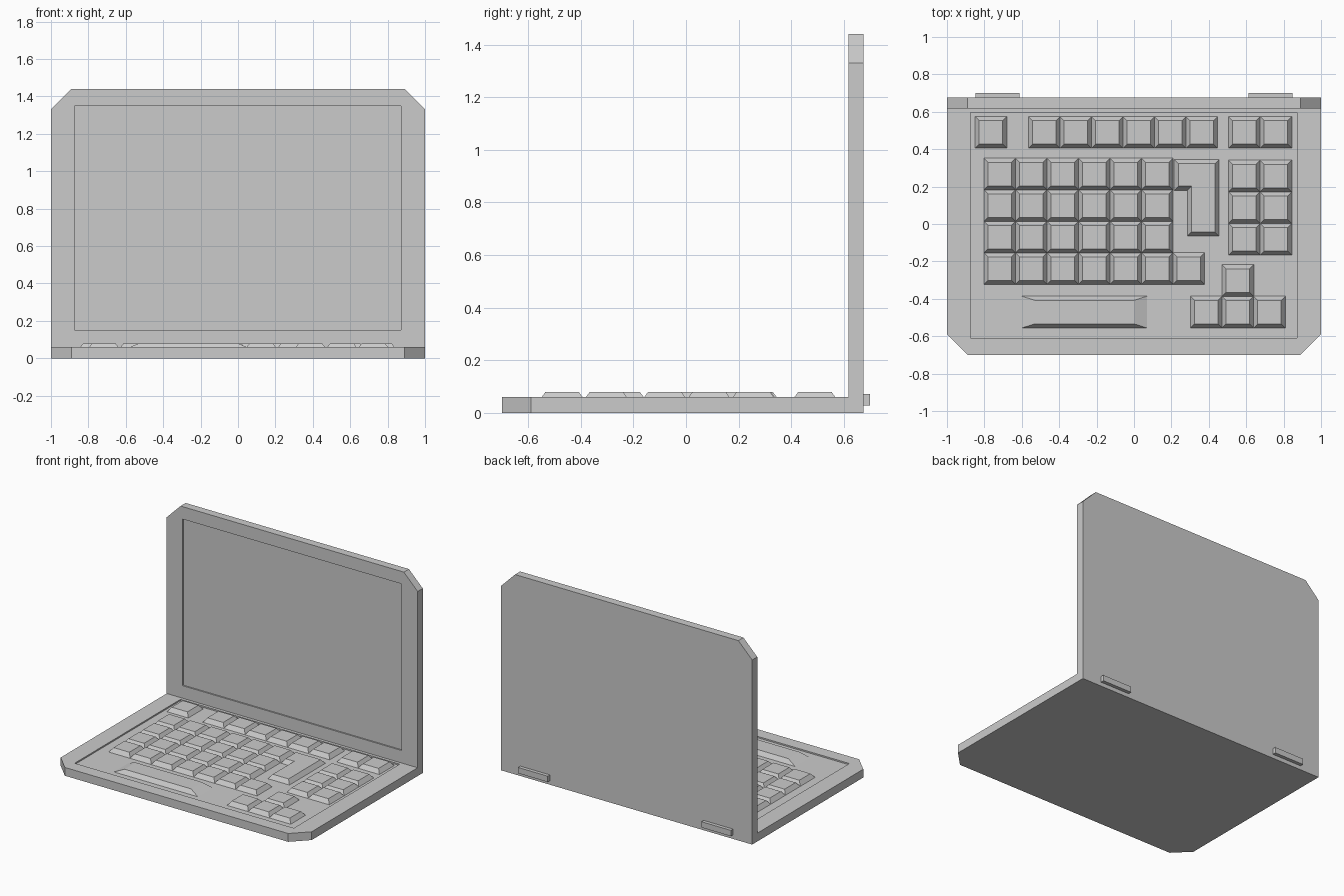
import bpy, bmesh

if "Cube" in bpy.data.objects:
    bpy.data.objects.remove(bpy.data.objects["Cube"])

THICK, REAR, PITCH, KEY = 0.06, 0.675, 0.1685, 0.17
FLOOR, KEY_TOP, SLOPE = 0.05, 0.08, 0.022


def finish(bm, name):
    bmesh.ops.recalc_face_normals(bm, faces=bm.faces)
    me = bpy.data.meshes.new(name)
    bm.to_mesh(me)
    bm.free()
    ob = bpy.data.objects.new(name, me)
    bpy.context.collection.objects.link(ob)
    return ob


def panel(name, length, thick, rect, place, cut=0.11, depth=0.01):
    """Slab with two clipped far corners and a shallow rectangular recess."""
    bm = bmesh.new()
    u0, u1, v0, v1 = rect
    outline = [(-1, 0), (-1, length - cut), (-1 + cut, length),
               (1 - cut, length), (1, length - cut), (1, 0)]
    inner = [(u0, v0), (u0, v1), (u1, v1), (u1, v0)]

    def ring(pts, w):
        return [bm.verts.new(place(u, v, w)) for u, v in pts]

    low, top = ring(outline, 0), ring(outline, thick)
    rim, pit = ring(inner, thick), ring(inner, thick - depth)
    bm.faces.new(low)
    bm.faces.new(pit)
    for a, b in ((low, top), (rim, pit)):
        n = len(a)
        for i in range(n):
            j = (i + 1) % n
            bm.faces.new((a[i], a[j], b[j], b[i]))
    # flat border around the recess
    t, r = top, rim
    for f in ((t[0], t[1], r[1], r[0]), (t[1], t[2], r[1]),
              (t[2], t[3], r[2], r[1]), (t[3], t[4], r[2]),
              (t[4], t[5], r[3], r[2]), (t[5], t[0], r[0], r[3])):
        bm.faces.new(f)
    return finish(bm, name)


def frustum(bm, outline, top):
    a = [bm.verts.new((x, y, FLOOR)) for x, y in outline]
    b = [bm.verts.new((x, y, KEY_TOP)) for x, y in top]
    bm.faces.new(a)
    bm.faces.new(b)
    for i in range(len(a)):
        j = (i + 1) % len(a)
        bm.faces.new((a[i], a[j], b[j], b[i]))


def key(bm, x, y, w=KEY, h=KEY, sx=SLOPE, sy=SLOPE):
    """Tapered key from its lower left corner."""
    def rect(dx, dy):
        return [(x + dx, y + dy), (x + w - dx, y + dy),
                (x + w - dx, y + h - dy), (x + dx, y + h - dy)]
    frustum(bm, rect(0, 0), rect(sx, sy))


def key_group(name, spots):
    bm = bmesh.new()
    for x, y in spots:
        key(bm, x, y)
    return finish(bm, name)


# base and screen
panel("base", 1.375, THICK, (-0.875, 0.872, 0.08, 1.285),
      lambda u, v, w: (u, REAR - v, w))
panel("screen", 1.44 - THICK, 0.058, (-0.875, 0.872, 0.09, 1.29),
      lambda u, v, w: (u, REAR - w, THICK + v))

# key blocks
key_group("function_keys", [(-0.85, 0.405)]
          + [(-0.565 + PITCH * i, 0.405) for i in range(6)]
          + [(0.505 + PITCH * i, 0.405) for i in range(2)])
key_group("letter_keys",
          [(-0.803 + PITCH * c, 0.182 - PITCH * r)
           for r in range(4) for c in range(7 if r == 3 else 6)])
key_group("number_keys", [(0.505 + PITCH * c, 0.171 - PITCH * r)
                          for r in range(3) for c in range(2)])
key_group("arrow_keys", [(0.302 + PITCH * i, -0.556) for i in range(3)]
          + [(0.302 + PITCH, -0.556 + PITCH)])

# space bar
bm = bmesh.new()
key(bm, -0.6, -0.556, w=0.67, sx=0.07)
finish(bm, "space_bar")

# L-shaped enter key
ell = [(0.215, 0.18), (0.285, 0.18), (0.285, -0.065),
       (0.455, -0.065), (0.455, 0.345), (0.215, 0.345)]
bm = bmesh.new()
frustum(bm, ell, [(x + (SLOPE if x < 0.4 else -SLOPE),
                   y + (SLOPE if y < 0.3 else -SLOPE)) for x, y in ell])
finish(bm, "enter_key")

# rear hinges
for side, s in (("left", -1), ("right", 1)):
    bpy.ops.mesh.primitive_cube_add(size=1, location=(s * 0.73, 0.685, 0.05))
    hinge = bpy.context.object
    hinge.name = side + "_hinge"
    hinge.scale = (0.235, 0.03, 0.042)
    bpy.ops.object.transform_apply(location=False, rotation=False, scale=True)
